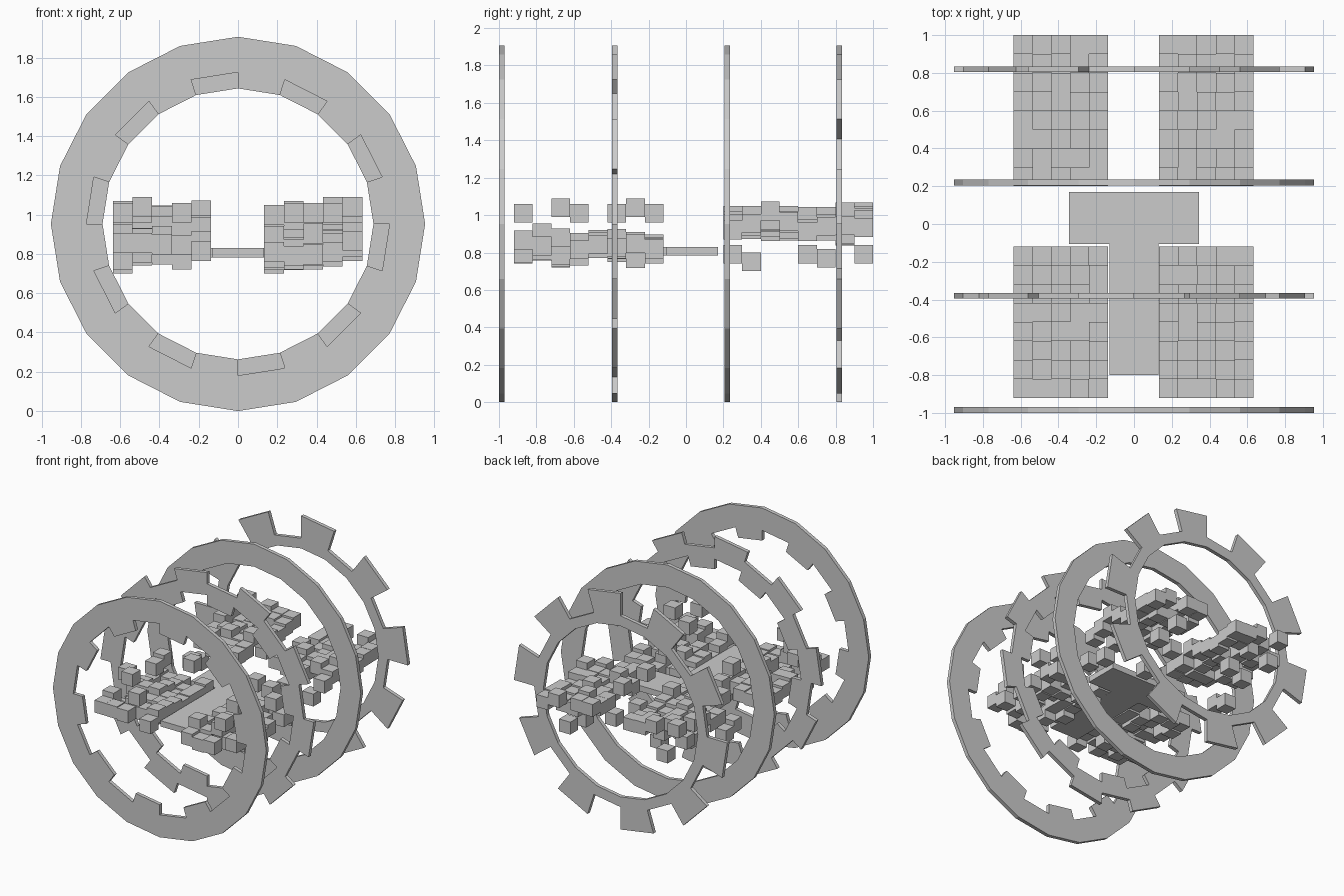
import bpy, bmesh, math, random

if "Cube" in bpy.data.objects:
    bpy.data.objects.remove(bpy.data.objects["Cube"])

random.seed(11)
CZ = 0.953                            # height of the ring axis
R = [0.69, 0.772, 0.862, 0.953]       # radial bands of the rings
SIDES = 20


def finish(name, bm):
    bmesh.ops.recalc_face_normals(bm, faces=bm.faces)
    mesh = bpy.data.meshes.new(name)
    bm.to_mesh(mesh)
    bm.free()
    obj = bpy.data.objects.new(name, mesh)
    bpy.context.collection.objects.link(obj)
    return obj


def ring(name, y, even, odd, t=0.03):
    """Toothed ring: even and odd segments each span (inner, outer) bands."""
    bm = bmesh.new()
    cache = {}

    def v(k, r, yy):
        key = (k % SIDES, r, yy)
        if key not in cache:
            a = 2 * math.pi * k / SIDES
            cache[key] = bm.verts.new((R[r] * math.cos(a), yy, CZ + R[r] * math.sin(a)))
        return cache[key]

    def filled(k, r):
        lo, hi = odd if k % 2 else even
        return lo <= r < hi

    y0, y1 = y, y + t
    for k in range(SIDES):
        for r in range(3):
            if not filled(k, r):
                continue
            for yy in (y0, y1):
                bm.faces.new((v(k, r, yy), v(k + 1, r, yy), v(k + 1, r + 1, yy), v(k, r + 1, yy)))
            # walls only where the neighbouring cell is empty
            walls = []
            if not filled(k, r - 1):
                walls.append(((k, r), (k + 1, r)))
            if not filled(k, r + 1):
                walls.append(((k, r + 1), (k + 1, r + 1)))
            if not filled(k - 1, r):
                walls.append(((k, r), (k, r + 1)))
            if not filled(k + 1, r):
                walls.append(((k + 1, r), (k + 1, r + 1)))
            for p, q in walls:
                bm.faces.new((v(*p, y0), v(*q, y0), v(*q, y1), v(*p, y1)))
    return finish(name, bm)


def block_field(name, x0, y0, rows, s=0.1):
    """5 x 8 field of cubes; each row has a main height range and a stray height."""
    bm = bmesh.new()
    for j, (lo, hi, stray) in enumerate(rows):
        odd_one = random.randrange(5) if stray else -1
        for i in range(5):
            z = stray if i == odd_one else random.uniform(lo, hi)
            cube = bmesh.ops.create_cube(bm, size=s)['verts']
            bmesh.ops.translate(bm, verts=cube,
                                vec=(x0 + (i + .5) * s, y0 + (j + .5) * s, z + s / 2))
    return finish(name, bm)


# four rings, front to back
ring("front_ring", -1.0, (0, 3), (1, 3))
ring("zigzag_ring", -0.395, (0, 2), (1, 3))
ring("plain_ring", 0.205, (1, 3), (1, 3))
ring("outer_tooth_ring", 0.805, (0, 3), (0, 1))

# floating blocks: bottom height range and stray height of each row
front_rows = [
    (.72, .82, .96), (.73, .87, None), (.71, .83, .99), (.73, .82, .96),
    (.77, .83, None), (.71, .83, .96), (.70, .82, .99), (.73, .80, .96)]
back_rows = [
    (.86, .96, .74), (.86, .98, .70), (.86, .98, None), (.86, .95, None),
    (.86, .95, .74), (.86, .97, .72), (.83, .97, None), (.87, .97, .74)]
for side, x0 in (("left", -0.637), ("right", 0.133)):
    block_field("front_blocks_" + side, x0, -0.92, front_rows)
    block_field("back_blocks_" + side, x0, 0.2, back_rows)

# T-shaped walkway plate
bm = bmesh.new()
outline = [(-.13, -.8), (.13, -.8), (.13, -.105), (.345, -.105),
           (.345, .17), (-.345, .17), (-.345, -.105), (-.13, -.105)]
face = bm.faces.new([bm.verts.new((x, y, .783)) for x, y in outline])
top = bmesh.ops.extrude_face_region(bm, geom=[face])['geom']
bmesh.ops.translate(bm, vec=(0, 0, .047),
                    verts=[g for g in top if isinstance(g, bmesh.types.BMVert)])
finish("walkway_plate", bm)
